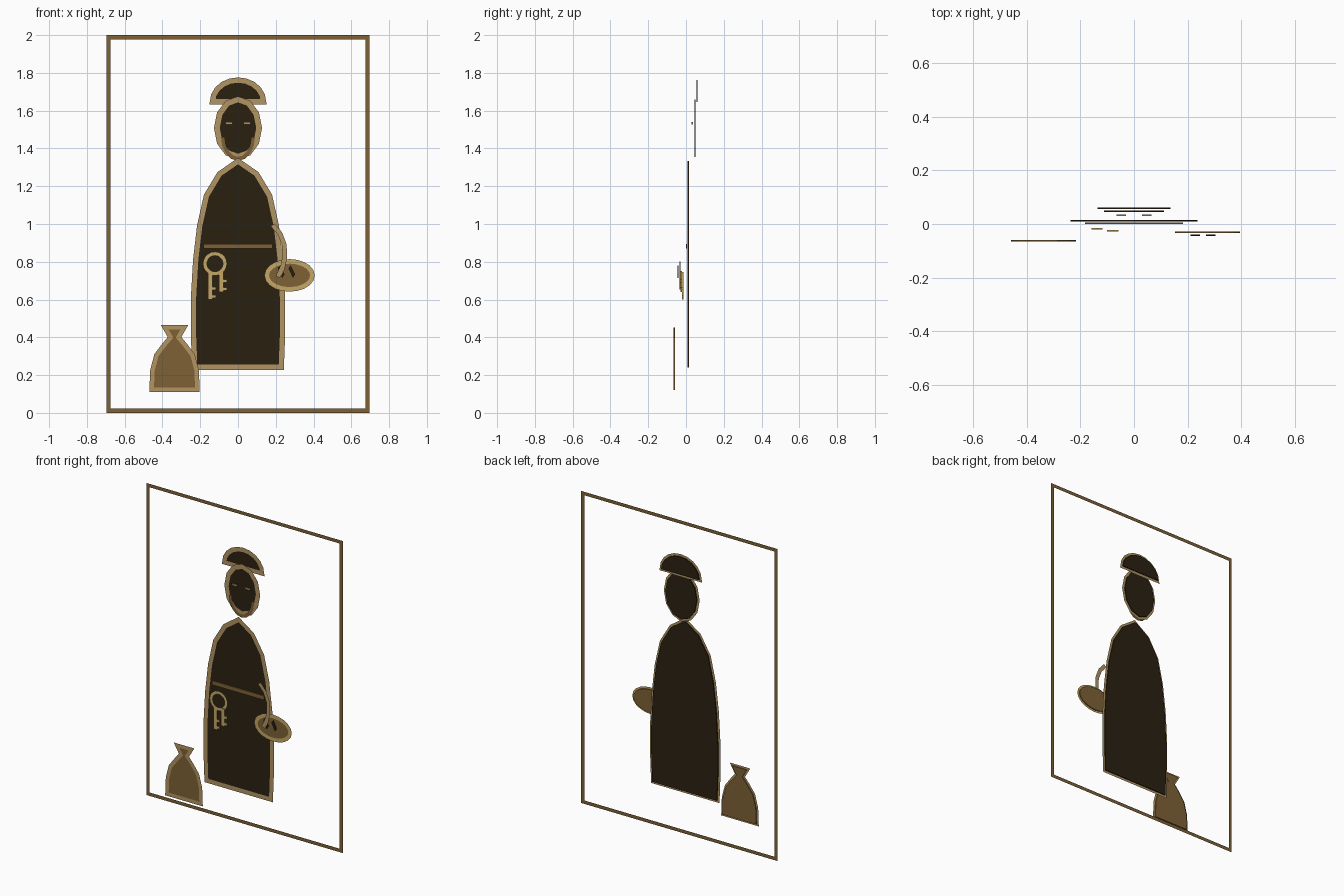
import bpy, bmesh, math
from mathutils import Vector

cube = bpy.data.objects.get("Cube")
if cube:
    bpy.data.objects.remove(cube)


def material(name, rgb):
    lin = [((c / 255 + 0.055) / 1.055) ** 2.4 for c in rgb] + [1]
    m = bpy.data.materials.new(name)
    m.use_nodes = True
    m.diffuse_color = lin
    m.node_tree.nodes["Principled BSDF"].inputs["Base Color"].default_value = lin
    return m


DARK = material("dark brown", (43, 32, 17))
TAN = material("tan", (177, 148, 98))
BROWN = material("brown", (126, 97, 54))
GOLD = material("gold", (195, 167, 103))


def finish(name, bm, mat):
    mesh = bpy.data.meshes.new(name)
    bm.to_mesh(mesh)
    bm.free()
    mesh.materials.append(mat)
    ob = bpy.data.objects.new(name, mesh)
    bpy.context.collection.objects.link(ob)
    return ob


def plate(name, pts, y, mat, thick=0.006):
    """Thin solid plate with the outline pts (x, z), centred on y."""
    bm = bmesh.new()
    face = bm.faces.new([bm.verts.new((x, y - thick / 2, z)) for x, z in pts])
    ext = bmesh.ops.extrude_face_region(bm, geom=[face], use_keep_orig=True)
    bmesh.ops.translate(bm, vec=(0, thick, 0),
                        verts=[v for v in ext["geom"] if isinstance(v, bmesh.types.BMVert)])
    bmesh.ops.recalc_face_normals(bm, faces=bm.faces)
    return finish(name, bm, mat)


def stroke(name, pts, y, width, mat, closed=True):
    """Flat mitred ribbon along pts (x, z), facing the front."""
    p = [Vector(q) for q in pts]
    n = len(p)
    bm = bmesh.new()
    pairs = []
    for i, q in enumerate(p):
        a = (q - p[i - 1]).normalized() if closed or i > 0 else None
        b = (p[(i + 1) % n] - q).normalized() if closed or i < n - 1 else None
        a, b = a or b, b or a
        na, nb = Vector((-a.y, a.x)), Vector((-b.y, b.x))
        mid = (na + nb).normalized()
        off = mid * (width / 2 / max(mid.dot(na), 0.5))
        pairs.append([bm.verts.new((v.x, y, v.y)) for v in (q + off, q - off)])
    for i in range(n if closed else n - 1):
        (a, b), (c, d) = pairs[i], pairs[(i + 1) % n]
        f = bm.faces.new((a, b, d, c))
        f.normal_update()
        if f.normal.y > 0:
            f.normal_flip()
    return finish(name, bm, mat)


def outlined(name, pts, y, width, fill, edge):
    plate(name, pts, y, fill)
    stroke(name + "_outline", pts, y - 0.005, width, edge)


def arc(cx, cz, rx, rz, n, start=0, sweep=360):
    count = n if sweep == 360 else n + 1
    angles = [math.radians(start + sweep * i / n) for i in range(count)]
    return [(cx + rx * math.cos(t), cz + rz * math.sin(t)) for t in angles]


def box(x0, x1, z0, z1):
    return [(x0, z0), (x1, z0), (x1, z1), (x0, z1)]


def mirrored(half, cx=0):
    """Full outline from a right half listed top to bottom."""
    left = [(cx - x, z) for x, z in reversed(half) if x > 0]
    return [(cx + x, z) for x, z in half] + left


# Border frame
stroke("border_frame", box(-0.685, 0.685, 0.011, 1.989), 0.067, 0.022, BROWN)

# Hat and head
outlined("hat", arc(0, 1.647, 0.135, 0.115, 10, 0, 180), 0.058, 0.028, DARK, TAN)
outlined("head", arc(0, 1.508, 0.112, 0.152, 12, 90), 0.048, 0.03, DARK, TAN)
stroke("beard", arc(0, 1.46, 0.08, 0.115, 8, 180, 180), 0.036, 0.02, BROWN, False)
for side, x in (("right", -0.047), ("left", 0.047)):
    plate(side + "_eye", box(x - 0.018, x + 0.018, 1.527, 1.539), 0.033, TAN)

# Robe and belt
robe = [(0, 1.333), (0.098, 1.265), (0.167, 1.15), (0.203, 0.99), (0.224, 0.81),
        (0.236, 0.6), (0.236, 0.42), (0.229, 0.241)]
outlined("robe", mirrored(robe), 0.012, 0.028, DARK, TAN)
plate("belt", box(-0.183, 0.183, 0.869, 0.895), 0.003, BROWN)

# Key ring with two keys
stroke("key_ring", arc(-0.122, 0.79, 0.053, 0.053, 20), -0.022, 0.021, GOLD)
for i, (x, top, low, y) in enumerate(((-0.147, 0.745, 0.6, -0.017),
                                      (-0.088, 0.75, 0.64, -0.025))):
    key = "key_%d" % (i + 1)
    plate(key + "_shaft", box(x - 0.012, x + 0.012, low, top), y, GOLD)
    for j in range(2):
        z = low + 0.008 + j * 0.042
        plate("%s_tooth_%d" % (key, j + 1), box(x + 0.012, x + 0.03, z, z + 0.017), y, GOLD)

# Basket with slits, and the arm holding it
outlined("basket", arc(0.273, 0.728, 0.121, 0.074, 20), -0.031, 0.024, BROWN, GOLD)
for i, x in enumerate((0.21, 0.267)):
    slit = [(x, 0.765), (x + 0.012, 0.78), (x + 0.036, 0.733), (x + 0.024, 0.715)]
    plate("basket_slit_%d" % (i + 1), slit, -0.042, DARK, 0.004)
arm = [(0.183, 0.995), (0.222, 0.95), (0.245, 0.89), (0.247, 0.82), (0.235, 0.765), (0.21, 0.72)]
stroke("left_arm", arm, -0.046, 0.025, TAN, False)

# Sack
sack = [(0.052, 0.453), (0.021, 0.4), (0.055, 0.36), (0.096, 0.305), (0.117, 0.225), (0.121, 0.122)]
outlined("sack", mirrored(sack, -0.336), -0.062, 0.024, BROWN, TAN)
